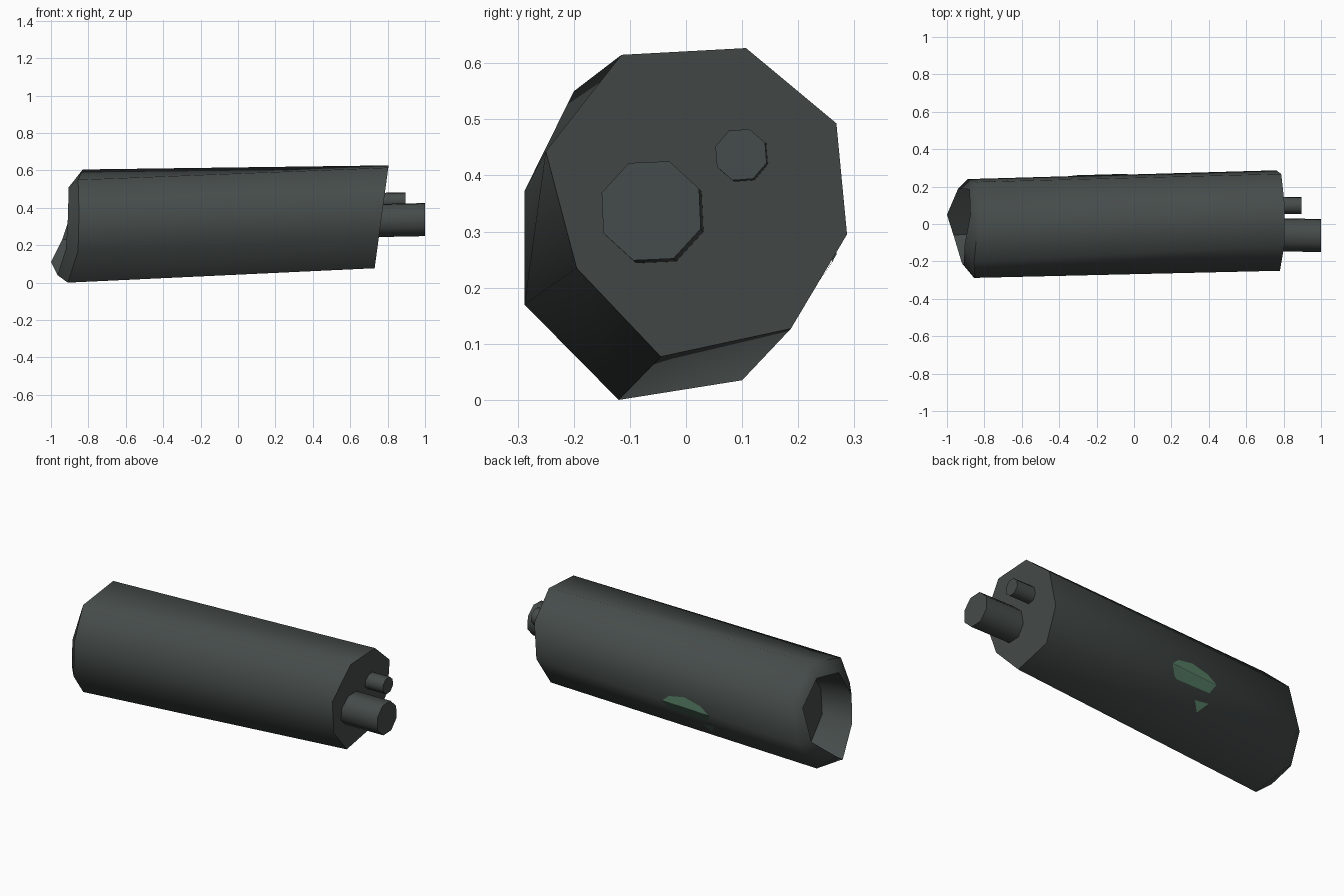
import bpy, bmesh, math
from mathutils import Vector

if "Cube" in bpy.data.objects:
    bpy.data.objects.remove(bpy.data.objects["Cube"])


def material(name, col):
    m = bpy.data.materials.new(name)
    m.diffuse_color = (*col, 1)
    m.use_nodes = True
    m.node_tree.nodes["Principled BSDF"].inputs["Base Color"].default_value = m.diffuse_color
    return m


GREY = material("dark grey", (0.06, 0.072, 0.069))
GREEN = material("dull green", (0.09, 0.2, 0.125))


def finish(name, bm, mat, fix=True):
    if fix:
        bmesh.ops.recalc_face_normals(bm, faces=bm.faces[:])
    me = bpy.data.meshes.new(name)
    bm.to_mesh(me)
    bm.free()
    me.materials.append(mat)
    me.shade_smooth()
    me.set_sharp_from_angle(angle=math.radians(50))
    ob = bpy.data.objects.new(name, me)
    bpy.context.collection.objects.link(ob)
    return ob


def loft(name, rings, mat):
    """Skin a list of rings and cap both ends."""
    bm = bmesh.new()
    vs = [[bm.verts.new(p) for p in r] for r in rings]
    n = len(vs[0])
    for a, b in zip(vs, vs[1:]):
        for i in range(n):
            j = (i + 1) % n
            bm.faces.new((a[i], a[j], b[j], b[i]))
    bm.faces.new(vs[0])
    bm.faces.new(vs[-1])
    return finish(name, bm, mat)


# Octagonal outlines, starting at the lowest corner
right_yz = [(-0.045, 0.077), (0.187, 0.127), (0.287, 0.295), (0.268, 0.493),
            (0.107, 0.627), (-0.115, 0.615), (-0.25, 0.443), (-0.195, 0.235)]
right = [Vector((0.72 + 0.136 * z, y, z)) for y, z in right_yz]
left = [Vector(p) for p in [
    (-0.91, -0.12, 0.0), (-0.91, 0.10, 0.035), (-0.89, 0.24, 0.22), (-0.84, 0.225, 0.44),
    (-0.83, 0.04, 0.605), (-0.855, -0.2, 0.55), (-0.85, -0.288, 0.372), (-0.855, -0.288, 0.17)]]
lip = [Vector(p) for p in [
    (-0.965, -0.06, 0.04), (-1.0, 0.05, 0.11), (-0.94, 0.19, 0.23), (-0.88, 0.185, 0.41),
    (-0.875, 0.05, 0.53), (-0.905, -0.11, 0.51), (-0.91, -0.22, 0.34), (-0.92, -0.21, 0.18)]]

# Recess floor inside the lip
mid = sum(lip, Vector()) / 8
floor = [Vector((-0.74 + 0.1 * (p.z - 0.3), mid.y + 0.88 * (p.y - mid.y) + 0.01,
                 mid.z + 0.88 * (p.z - mid.z) + 0.01)) for p in lip]

# Body with chamfered, hollow left end
loft("body", [right, left, lip, floor], GREY)


# Two pegs on the right end
def peg(name, y, z, r, x1, turn):
    rings = []
    for x in (0.74, x1):
        d = 0.004 * (x1 - x) / 0.2
        rings.append([Vector((x, y + d + r * math.cos(turn + k * math.pi / 4),
                              z - d + r * math.sin(turn + k * math.pi / 4))) for k in range(8)])
    loft(name, rings, GREY)


peg("large_peg", -0.062, 0.337, 0.094, 1.0, math.radians(25))
peg("small_peg", 0.098, 0.437, 0.048, 0.895, math.radians(27))


# Green stain plates: u runs along the body, v around its back faces
def stain(name, i, pts):
    a0, a1, b0, b1 = right[i], left[i], right[i + 1], left[i + 1]
    n = (a1 - a0).cross(b0 - a0).normalized()
    if n.y < 0:
        n = -n
    bm = bmesh.new()
    vs = []
    for u, v in pts:
        p = a0.lerp(a1, u).lerp(b0.lerp(b1, u), v)
        vs.append(bm.verts.new(p + n * 0.004))
    f = bm.faces.new(vs)
    f.normal_update()
    if f.normal.dot(n) < 0:
        f.normal_flip()
    finish(name, bm, GREEN, fix=False)


stain("stain_lower", 1, [(0.48, 1), (0.66, 1), (0.645, 0.78), (0.655, 0.55), (0.62, 0.22),
                         (0.60, 0.45), (0.55, 0.55), (0.50, 0.75)])
stain("stain_upper", 2, [(0.48, 0), (0.51, 0.18), (0.57, 0.28), (0.63, 0.18), (0.66, 0)])
